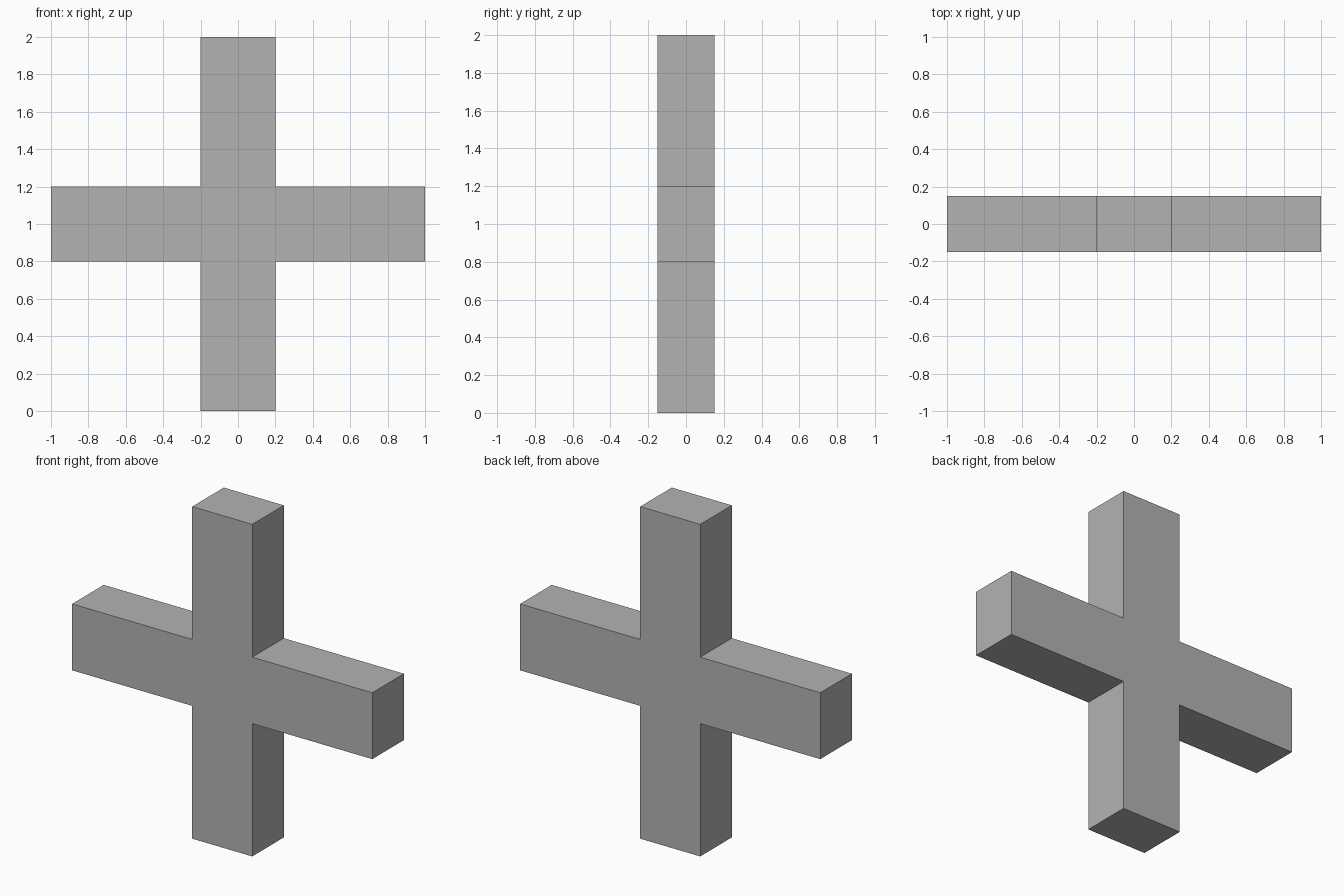
import bpy
import bmesh
from math import pi
from mathutils import Matrix

HALF_LENGTH = 1.0   # centre to arm tip
HALF_WIDTH = 0.2    # half the arm width
HALF_DEPTH = 0.15   # half the thickness
CENTRE_Z = 1.0

cube = bpy.data.objects.get("Cube")
if cube:
    bpy.data.objects.remove(cube, do_unlink=True)

# Plain grey material
grey = bpy.data.materials.new("plain_grey")
grey.use_nodes = True
colour = (0.45, 0.45, 0.45, 1)
grey.diffuse_color = colour
grey.node_tree.nodes["Principled BSDF"].inputs["Base Color"].default_value = colour

# Cross outline: one arm's three corners, repeated by quarter turns
corners = [(HALF_WIDTH, HALF_WIDTH), (HALF_LENGTH, HALF_WIDTH), (HALF_LENGTH, -HALF_WIDTH)]
bm = bmesh.new()
outline = []
for turn in range(4):
    rotation = Matrix.Rotation(turn * pi / 2, 3, "Y")
    for x, z in corners:
        point = rotation @ Matrix.Identity(3).col[0] * x + rotation @ Matrix.Identity(3).col[2] * z
        outline.append(bm.verts.new((point.x, -HALF_DEPTH, point.z + CENTRE_Z)))
front = bm.faces.new(outline)

# Extrude the outline to full thickness
extruded = bmesh.ops.extrude_face_region(bm, geom=[front], use_keep_orig=True)
back_verts = [v for v in extruded["geom"] if isinstance(v, bmesh.types.BMVert)]
bmesh.ops.translate(bm, verts=back_verts, vec=(0, 2 * HALF_DEPTH, 0))
bmesh.ops.recalc_face_normals(bm, faces=bm.faces)

mesh = bpy.data.meshes.new("cross_body")
bm.to_mesh(mesh)
bm.free()
mesh.materials.append(grey)
body = bpy.data.objects.new("cross_body", mesh)
bpy.context.collection.objects.link(body)
